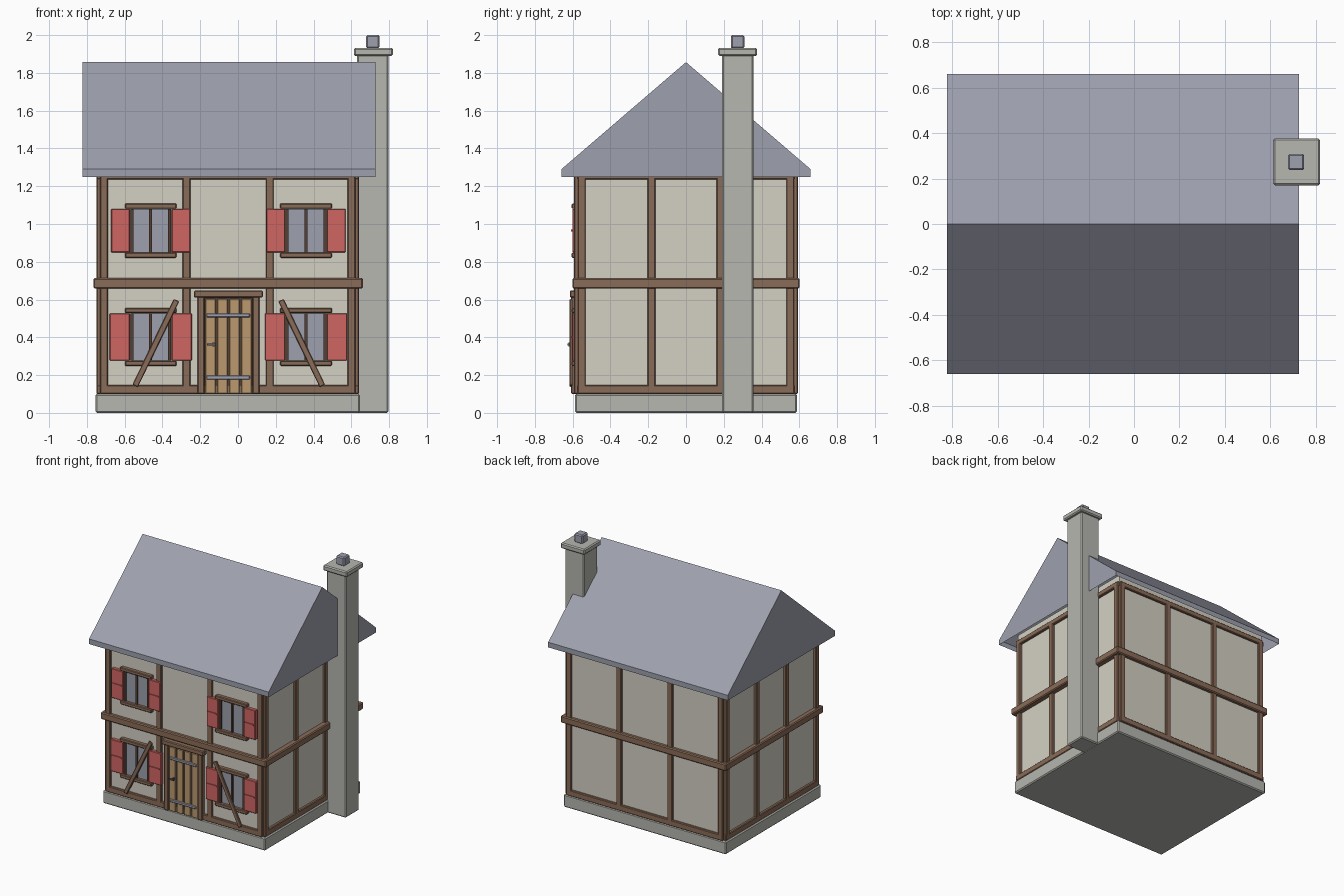
import bpy, bmesh, math
from mathutils import Matrix, Vector

cube = bpy.data.objects.get("Cube")
if cube:
    bpy.data.objects.remove(cube, do_unlink=True)


def material(name, rgb):
    linear = [(c / 255 / 12.92) if c < 11 else ((c / 255 + 0.055) / 1.055) ** 2.4 for c in rgb]
    mat = bpy.data.materials.new(name)
    mat.use_nodes = True
    mat.diffuse_color = (*linear, 1)
    mat.node_tree.nodes["Principled BSDF"].inputs["Base Color"].default_value = (*linear, 1)
    return mat


plaster = material("plaster", (212, 208, 195))
stone = material("stone", (182, 183, 176))
slate = material("slate", (158, 160, 174))
timber = material("timber", (138, 108, 88))
dark_wood = material("dark_wood", (84, 64, 52))
door_wood = material("door_wood", (188, 154, 112))
red = material("shutter_red", (208, 102, 99))
metal = material("dark_metal", (92, 90, 100))


def finish(name, bm, mat, bevel=0.0):
    mesh = bpy.data.meshes.new(name)
    bmesh.ops.recalc_face_normals(bm, faces=bm.faces)
    bm.to_mesh(mesh)
    bm.free()
    mesh.materials.append(mat)
    obj = bpy.data.objects.new(name, mesh)
    bpy.context.collection.objects.link(obj)
    if bevel:
        mod = obj.modifiers.new("soft_edges", "BEVEL")
        mod.width = bevel
        mod.segments = 1
    return obj


def box(name, x, y, z, mat, bevel=0.0, tilt=0.0):
    """Box from three (min, max) ranges, optionally tilted in the front plane."""
    bm = bmesh.new()
    size = Vector([b - a for a, b in (x, y, z)])
    centre = Vector([(a + b) / 2 for a, b in (x, y, z)])
    matrix = Matrix.Translation(centre) @ Matrix.Rotation(tilt, 4, "Y") @ Matrix.Diagonal((*size, 1))
    bmesh.ops.create_cube(bm, size=1, matrix=matrix)
    return finish(name, bm, mat, bevel)


# House body
CX, HX, HY = -0.055, 0.675, 0.575
X0, X1 = CX - HX, CX + HX
box("foundation", (X0 - 0.025, X1 + 0.025), (-0.588, 0.588), (0, 0.1), stone, 0.008)
box("walls", (X0, X1), (-HY, HY), (0.09, 1.33), plaster)

# Timber frame: front and back
for side, label in ((-1, "front"), (1, "back")):
    y = sorted((side * (HY - 0.02), side * (HY + 0.017)))
    for x in (X0 + 0.02, -0.272, 0.168, X1 - 0.02):
        box(label + "_post", (x - 0.021, x + 0.021), y, (0.1, 1.25), timber, 0.005)
    for z in ((0.1, 0.147), (1.235, 1.275)):
        box(label + "_rail", (X0, X1), y, z, timber, 0.005)

# Timber frame: left and right ends
for side, label in ((-1, "right_end"), (1, "left_end")):
    x = sorted((CX + side * (HX - 0.02), CX + side * (HX + 0.02)))
    for y in (-0.552, -0.183, 0.183, 0.552):
        box(label + "_post", x, (y - 0.021, y + 0.021), (0.1, 1.25), timber, 0.005)
    for z in ((0.1, 0.147), (1.235, 1.275)):
        box(label + "_rail", x, (-HY, HY), z, timber, 0.005)

box("floor_beam", (X0 - 0.036, X1 + 0.042), (-0.602, 0.602), (0.658, 0.713), timber, 0.007)

# Roof: gabled prism, open underneath
bm = bmesh.new()
profile = [(-0.66, 1.25), (-0.66, 1.29), (0, 1.857), (0.66, 1.29), (0.66, 1.25)]
ends = [[bm.verts.new((x, y, z)) for y, z in profile] for x in (-0.823, 0.727)]
for ring in ends:
    bm.faces.new(ring)
for i in range(len(profile) - 1):
    bm.faces.new((ends[0][i], ends[0][i + 1], ends[1][i + 1], ends[1][i]))
finish("roof", bm, slate)

# Chimney
box("chimney_stack", (0.63, 0.797), (0.19, 0.357), (0, 1.9), stone, 0.008)
box("chimney_cap", (0.613, 0.82), (0.17, 0.377), (1.89, 1.933), stone, 0.008)
box("chimney_pot", (0.678, 0.75), (0.237, 0.309), (1.93, 2.0), slate, 0.008)


def window(cx, cz, half_height, shutter_width):
    """Glazed window with frame, lintel, sill and a pair of shutters."""
    low, high = cz - half_height, cz + half_height
    box("window_pane", (cx - 0.105, cx + 0.105), (-0.583, -0.57), (low, high), slate)
    for x in (-0.1, 0, 0.1):
        box("window_bar", (cx + x - 0.008, cx + x + 0.008), (-0.592, -0.57), (low, high), dark_wood)
    for name, z in (("window_lintel", high + 0.015), ("window_sill", low - 0.015)):
        box(name, (cx - 0.137, cx + 0.137), (-0.605, -0.57), (z - 0.014, z + 0.014), timber, 0.005)
    for side in (-1, 1):
        x = sorted((cx + side * 0.11, cx + side * (0.11 + shutter_width)))
        box("shutter", x, (-0.602, -0.572), (low, high), red, 0.004)
        box("shutter_batten", (x[0] + 0.012, x[1] - 0.012), (-0.609, -0.6),
            (cz - 0.005, cz + 0.005), red)


for cx in (-0.462, 0.36):
    window(cx, 0.965, 0.115, 0.1)
    window(cx, 0.402, 0.125, 0.108)

# Diagonal boards nailed over the lower windows
for cx, lean in ((-0.435, 1), (0.337, -1)):
    angle = lean * math.atan2(0.22, 0.455)
    box("diagonal_brace", (cx - 0.016, cx + 0.016), (-0.616, -0.6), (0.118, 0.622), timber, 0.004, angle)

# Door
DL, DR = -0.178, 0.077
box("door_backing", (DL, DR), (-0.592, -0.56), (0.103, 0.61), dark_wood)
plank = (DR - DL) / 4
for i in range(4):
    x = DL + i * plank
    box("door_plank", (x + 0.005, x + plank - 0.005), (-0.6, -0.57), (0.103, 0.602), door_wood, 0.003)
for x in (DL - 0.018, DR + 0.018):
    box("door_jamb", (x - 0.019, x + 0.019), (-0.608, -0.56), (0.1, 0.615), timber, 0.005)
box("door_lintel", (-0.233, 0.132), (-0.615, -0.56), (0.61, 0.648), timber, 0.006)
for z in (0.187, 0.516):
    box("door_hinge", (-0.167, 0.063), (-0.608, -0.59), (z - 0.011, z + 0.011), slate, 0.004)
box("door_handle", (-0.165, -0.118), (-0.628, -0.62), (0.357, 0.367), metal)
box("handle_stem", (-0.135, -0.125), (-0.622, -0.595), (0.352, 0.372), metal)
